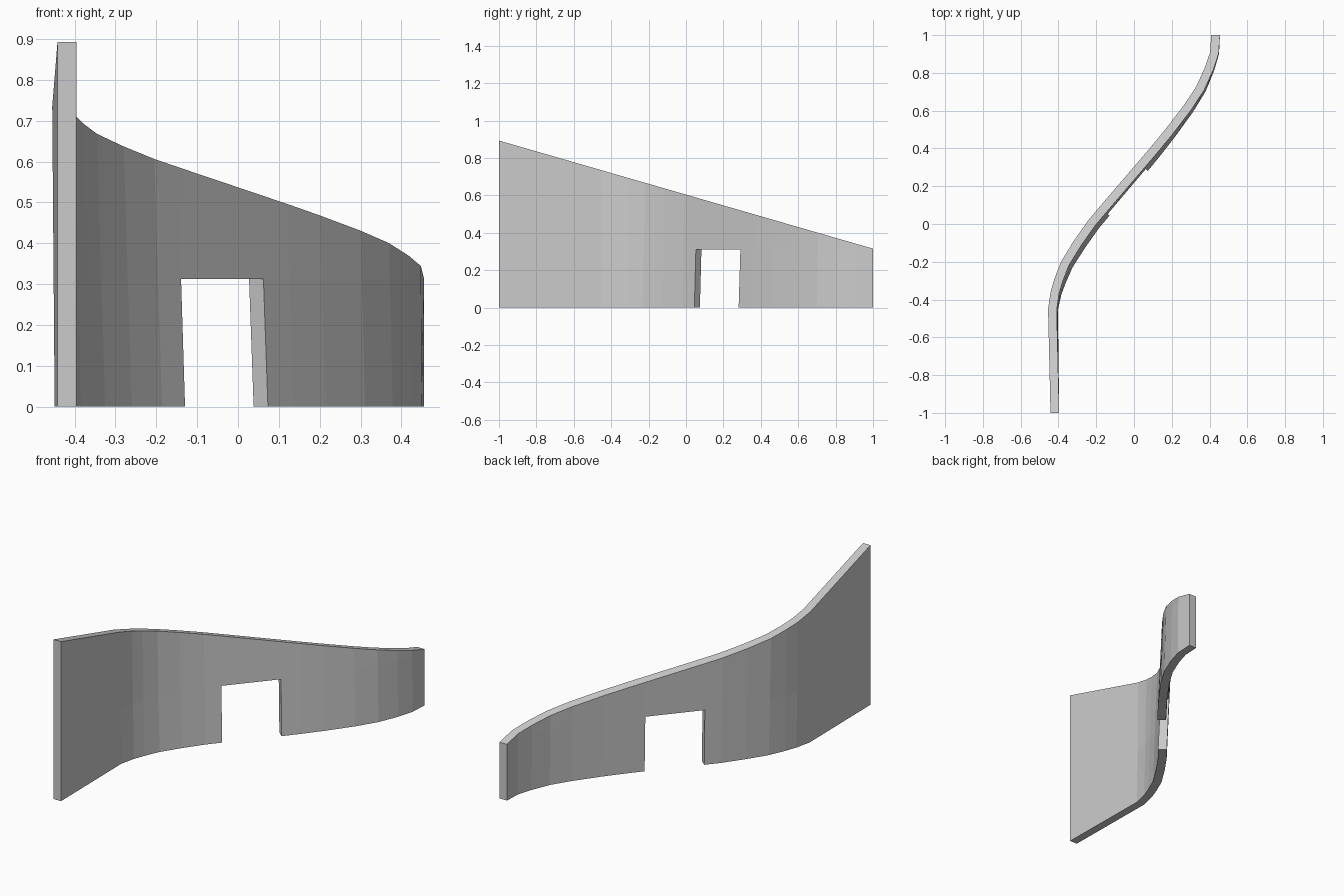
import bpy, bmesh
from mathutils import Vector

if "Cube" in bpy.data.objects:
    bpy.data.objects.remove(bpy.data.objects["Cube"])

THICK, DOOR_H = 0.046, 0.312

# Front-face plan at the sloping top edge: x, y, and outward lean at the foot
PLAN = [(-0.396, -1, 0), (-0.409, -0.455, 0.006), (-0.397, -0.37, 0.013),
        (-0.378, -0.305, 0.018), (-0.345, -0.22, 0.022), (-0.28, -0.114, 0.024),
        (-0.205, -0.008, 0.024), (-0.148, 0.060, 0.024), (0.055, 0.297, 0.024),
        (0.12, 0.373, 0.022), (0.2, 0.47, 0.019), (0.3, 0.6, 0.014),
        (0.37, 0.706, 0.010), (0.418, 0.812, 0.006), (0.448, 0.90, 0.002),
        (0.455, 1, 0)]
DOOR = 7  # segment holding the doorway


def top_z(y):
    return 0.893 - 0.289 * (y + 1)


pts = [Vector(p[:2]) for p in PLAN]
n = len(pts)
bm = bmesh.new()
grid = {}  # (column, level, side) -> vertex

for i, p in enumerate(pts):
    # Outward normal of the plan curve; ends stay square
    if i in (0, n - 1):
        nrm = Vector((1, 0))
    else:
        t = ((p - pts[i - 1]).normalized() + (pts[i + 1] - p).normalized()).normalized()
        nrm = Vector((t.y, -t.x))
    for side in (0, 1):
        top = p - nrm * THICK * side
        foot = top + nrm * PLAN[i][2]
        zt = top_z(top.y)
        for k, z in enumerate((0, DOOR_H, zt)):
            q = foot.lerp(top, z / zt)
            grid[i, k, side] = bm.verts.new((q.x, q.y, z))

# Wall cells, leaving out the doorway; rims only where a neighbour is missing
cells = {(i, k) for i in range(n - 1) for k in (0, 1)} - {(DOOR, 0)}
for i, k in cells:
    ring = [(i, k), (i + 1, k), (i + 1, k + 1), (i, k + 1)]
    near = [(i, k - 1), (i + 1, k), (i, k + 1), (i - 1, k)]
    bm.faces.new([grid[c + (0,)] for c in ring])
    bm.faces.new([grid[c + (1,)] for c in reversed(ring)])
    for e, nb in enumerate(near):
        if nb not in cells:
            a, b = ring[e], ring[(e + 1) % 4]
            bm.faces.new([grid[a + (1,)], grid[b + (1,)], grid[b + (0,)], grid[a + (0,)]])

bmesh.ops.recalc_face_normals(bm, faces=bm.faces)
mesh = bpy.data.meshes.new("curved_wall")
bm.to_mesh(mesh)
bm.free()
bpy.context.collection.objects.link(bpy.data.objects.new("curved_wall", mesh))
